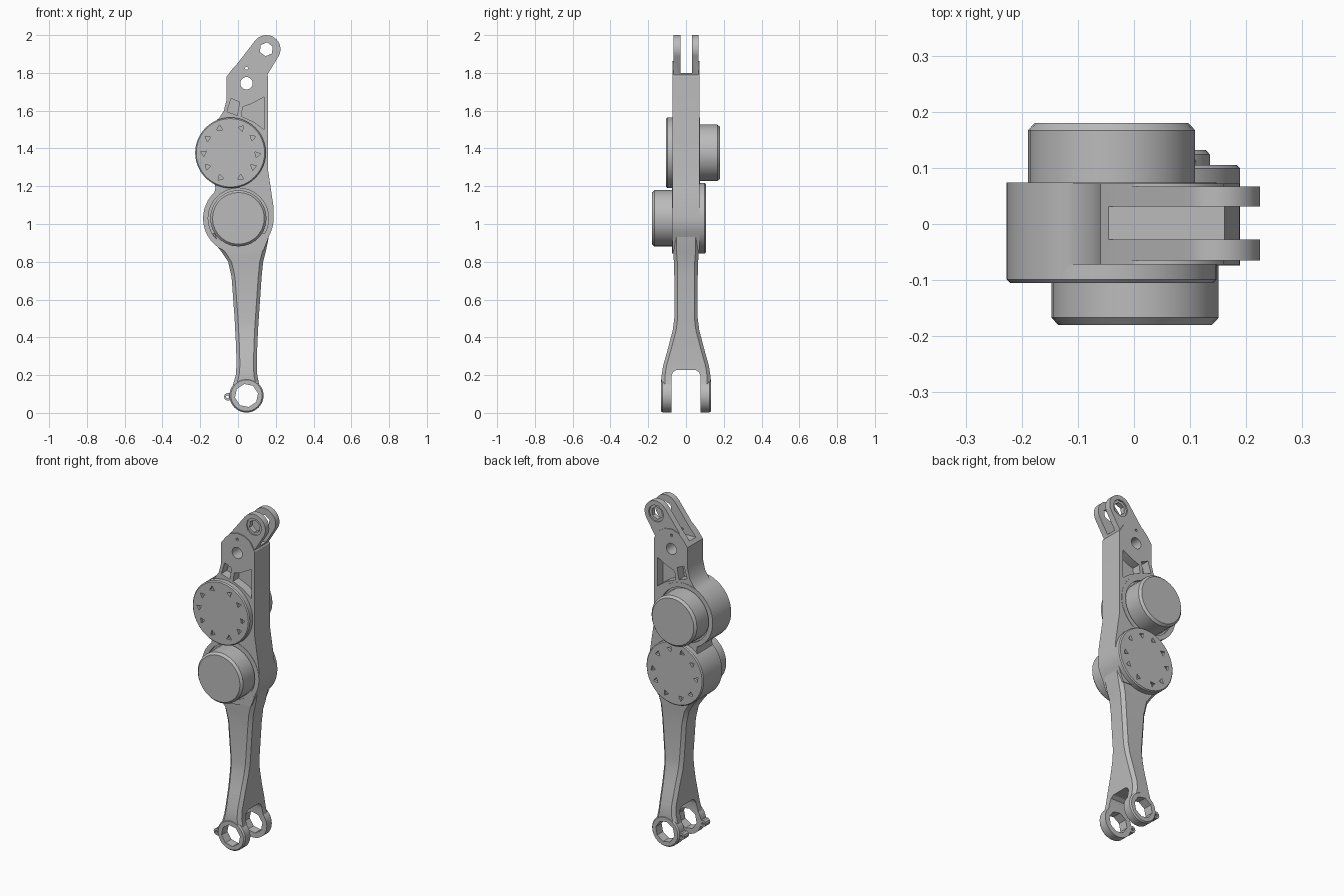
import bpy, bmesh, math, random

cube = bpy.data.objects.get("Cube")
if cube:
    bpy.data.objects.remove(cube, do_unlink=True)
random.seed(4)

grey = bpy.data.materials.new("plain grey")
grey.use_nodes = True
tone = (0.5, 0.5, 0.5, 1)
grey.diffuse_color = tone
grey.node_tree.nodes["Principled BSDF"].inputs["Base Color"].default_value = tone


def loft(name, rings):
    """Closed solid through equal-sized rings of points."""
    bm = bmesh.new()
    loops = [[bm.verts.new(p) for p in ring] for ring in rings]
    n = len(loops[0])
    for a, b in zip(loops, loops[1:]):
        for i in range(n):
            j = (i + 1) % n
            bm.faces.new((a[i], a[j], b[j], b[i]))
    bm.faces.new(loops[0])
    bm.faces.new(loops[-1])
    bmesh.ops.recalc_face_normals(bm, faces=bm.faces)
    mesh = bpy.data.meshes.new(name)
    bm.to_mesh(mesh)
    bm.free()
    mesh.materials.append(grey)
    obj = bpy.data.objects.new(name, mesh)
    bpy.context.collection.objects.link(obj)
    return obj


def circle(c, r, n=40, turn=0.0, start=0.0, sweep=math.tau):
    return [(c[0] + r * math.cos(turn + start + sweep * i / n),
             c[1] + r * math.sin(turn + start + sweep * i / n)) for i in range(n)]


def prism(name, pts, y0, y1):
    return loft(name, [[(x, y, z) for x, z in pts] for y in (y0, y1)])


def turned(name, c, steps, n=40):
    """Round part along y from (y, radius) steps."""
    return loft(name, [[(x, y, z) for x, z in circle(c, r, n)] for y, r in steps])


def boolean(obj, other, op="DIFFERENCE"):
    mod = obj.modifiers.new("cut", "BOOLEAN")
    mod.operation, mod.object, mod.solver = op, other, "EXACT"
    bpy.ops.object.select_all(action="DESELECT")
    bpy.context.view_layer.objects.active = obj
    obj.select_set(True)
    bpy.ops.object.modifier_apply(modifier=mod.name)
    bpy.data.objects.remove(other, do_unlink=True)


def finish(obj):
    bpy.ops.object.select_all(action="DESELECT")
    bpy.context.view_layer.objects.active = obj
    obj.select_set(True)
    bpy.ops.object.shade_smooth_by_angle(angle=math.radians(28))


UPPER, LOWER = (-0.04, 1.377), (0.002, 1.03)
PIN, TIP, FOOT = (0.045, 1.745), (0.15, 1.925), (0.045, 0.092)

# Main housing plate
body = prism("housing", [
    (-0.06, 1.78), (-0.06, 1.66), (-0.075, 1.6), (-0.1, 1.56), (-0.14, 1.53),
    (-0.1, 1.4), (-0.13, 1.24), (-0.12, 1.19), (-0.13, 1.14), (-0.1, 1.0),
    (-0.08, 0.86), (0.135, 0.86), (0.17, 0.95), (0.188, 1.03), (0.188, 1.09),
    (0.175, 1.18), (0.16, 1.28), (0.16, 1.78), (0.13, 1.83), (0.09, 1.855),
    (0.045, 1.862), (0.0, 1.85), (-0.03, 1.82)], -0.072, 0.072)

# Angled top lugs
lugs = prism("lugs", [(-0.057, 1.7), (0.14, 1.7), (0.155, 1.79)]
             + circle(TIP, 0.075, 14, start=-0.5, sweep=2.9)
             + [(0.09, 1.97), (-0.057, 1.78)], -0.065, 0.067)
boolean(body, lugs, "UNION")

# Gear discs, one proud of the front and one proud of the back
for c, s in ((UPPER, -1), (LOWER, 1)):
    disc = turned("disc", c, [(-s * 0.074, 0.187), (s * 0.099, 0.187), (s * 0.105, 0.181)], 48)
    boolean(body, disc, "UNION")

# Fork slot, pin holes and lug holes
boolean(body, prism("slot", [(-0.3, 1.8), (0.4, 1.8), (0.4, 2.2), (-0.3, 2.2)], -0.028, 0.031))
boolean(body, prism("hole", circle(PIN, 0.033, 20), -0.3, 0.3))
boolean(body, prism("hole", circle((0.045, 1.825), 0.008, 8), -0.3, 0.3))
boolean(body, prism("hole", circle(TIP, 0.037, 6, turn=0.4), -0.3, 0.3))
for s in (-1, 1):
    boolean(body, prism("bore", circle(TIP, 0.05, 10), s * 0.058, s * 0.2))

# Recessed pockets beside the ribs, on both faces
pockets = [
    [(-0.037, 1.665), (0.008, 1.645), (-0.004, 1.575), (-0.058, 1.595)],
    [(0.025, 1.62), (0.07, 1.635), (0.138, 1.672), (0.138, 1.5), (0.085, 1.54), (0.018, 1.57)]]
for pts in pockets:
    for s in (-1, 1):
        boolean(body, prism("pocket", pts, s * 0.02, s * 0.2))

# Grooves around the motor cans and triangular nicks in the discs
for c, disc_c, s in ((LOWER, UPPER, -1), (UPPER, LOWER, 1)):
    boolean(body, turned("groove", c, [(s * 0.055, 0.16), (s * 0.3, 0.16)]))
    for i in range(10):
        a = math.tau * i / 10 + random.uniform(-0.12, 0.12)
        spot = (disc_c[0] + 0.142 * math.cos(a), disc_c[1] + 0.142 * math.sin(a))
        nick = circle(spot, 0.018, 3, turn=random.uniform(0, 2))
        boolean(body, prism("nick", nick, s * 0.09, s * 0.2))
finish(body)

# Motor cans with chamfered caps
for name, c, s in (("front_motor_can", LOWER, -1), ("back_motor_can", UPPER, 1)):
    finish(turned(name, c, [(s * 0.04, 0.149), (s * 0.167, 0.149), (s * 0.18, 0.137)], 28))


# Lower arm, lofted from chamfered sections
def section(z, x0, x1, h):
    k = 0.018
    return [(x0 + k, -h, z), (x1 - k, -h, z), (x1, k - h, z), (x1, h - k, z),
            (x1 - k, h, z), (x0 + k, h, z), (x0, h - k, z), (x0, k - h, z)]


arm = loft("lower_arm", [section(*row) for row in (
    (0.95, -0.14, 0.166, 0.069), (0.9, -0.125, 0.157, 0.069), (0.85, -0.085, 0.146, 0.068),
    (0.8, -0.052, 0.133, 0.064), (0.72, -0.034, 0.125, 0.062), (0.5, -0.018, 0.11, 0.062),
    (0.44, -0.015, 0.106, 0.07), (0.35, -0.01, 0.102, 0.093), (0.25, -0.008, 0.1, 0.121),
    (0.2, -0.012, 0.102, 0.129), (0.15, -0.026, 0.112, 0.13), (0.1, -0.03, 0.12, 0.13))])

# Eye rings with clamp nubs at the foot
eye = turned("eye", FOOT, [(-0.132, 0.083), (-0.124, 0.09), (0.124, 0.09), (0.132, 0.083)])
boolean(arm, eye, "UNION")
nub = prism("nub", circle((-0.053, 0.085), 0.021, 10) , -0.122, 0.122)
boolean(arm, nub, "UNION")

# Rounded slot between the legs, then the eye and nub holes
half = [(0.077, -0.1), (0.077, 0.195), (0.07, 0.215), (0.05, 0.228)]
arch = half + [(-y, z) for y, z in reversed(half)]
boolean(arm, loft("arch", [[(x, y, z) for y, z in arch] for x in (-0.3, 0.3)]))
boolean(arm, prism("hole", circle(FOOT, 0.062, 8, turn=0.2), -0.3, 0.3))
boolean(arm, prism("hole", circle((-0.056, 0.085), 0.008, 8), -0.3, 0.3))
finish(arm)
